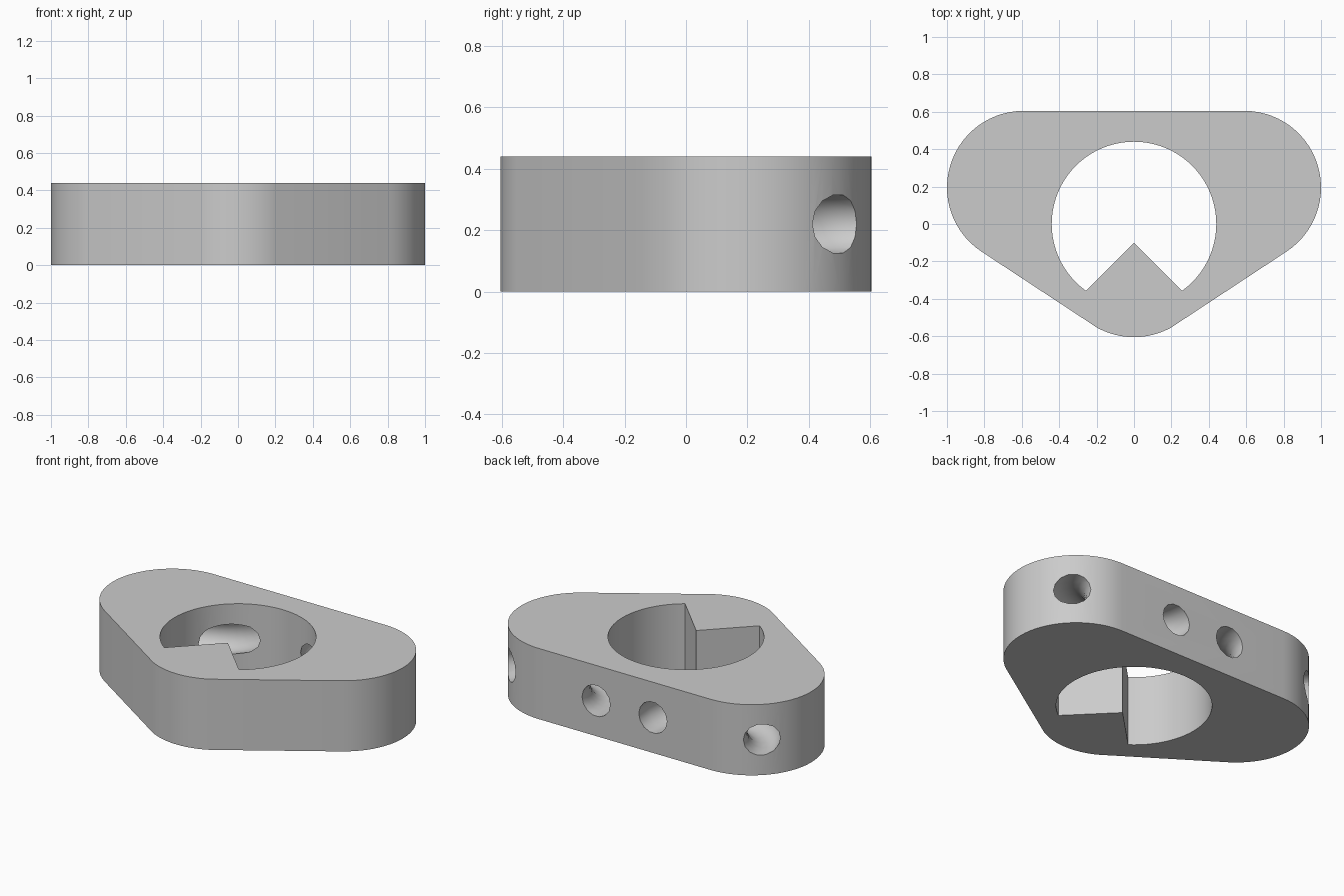
import bpy
import bmesh
from math import cos, sin, radians
from mathutils import Matrix, Vector

HEIGHT = 0.44
LOBE_R = 0.41

if "Cube" in bpy.data.objects:
    bpy.data.objects.remove(bpy.data.objects["Cube"], do_unlink=True)

grey = bpy.data.materials.new("plain_grey")
grey.use_nodes = True
grey.diffuse_color = (0.6, 0.6, 0.6, 1)
grey.node_tree.nodes["Principled BSDF"].inputs["Base Color"].default_value = (0.6, 0.6, 0.6, 1)


def arc(cx, cy, r, start, end, steps):
    angles = [radians(start + (end - start) * i / steps) for i in range(steps + 1)]
    return [(cx + r * cos(a), cy + r * sin(a)) for a in angles]


def prism(name, outline, z0, z1):
    bm = bmesh.new()
    face = bm.faces.new([bm.verts.new((x, y, z0)) for x, y in outline])
    top = bmesh.ops.extrude_face_region(bm, geom=[face])["geom"]
    verts = [v for v in top if isinstance(v, bmesh.types.BMVert)]
    bmesh.ops.translate(bm, verts=verts, vec=Vector((0, 0, z1 - z0)))
    bmesh.ops.recalc_face_normals(bm, faces=bm.faces)
    mesh = bpy.data.meshes.new(name)
    bm.to_mesh(mesh)
    bm.free()
    mesh.materials.append(grey)
    obj = bpy.data.objects.new(name, mesh)
    bpy.context.collection.objects.link(obj)
    return obj


def cut(target, cutter):
    mod = target.modifiers.new(cutter.name, "BOOLEAN")
    mod.operation = "DIFFERENCE"
    mod.solver = "EXACT"
    mod.object = cutter
    bpy.context.view_layer.objects.active = target
    bpy.ops.object.modifier_apply(modifier=mod.name)
    bpy.data.objects.remove(cutter, do_unlink=True)


# Rounded three-lobed block
outline = (arc(0.59, 0.195, LOBE_R, -56.5, 90, 28)
           + arc(-0.59, 0.195, LOBE_R, 90, 236.5, 28)
           + arc(0, -0.195, LOBE_R, 236.5, 303.5, 14)[1:-1])
block = prism("clamp_block", outline, 0, HEIGHT)

# Round bore that leaves a pointed wedge at the front
bore = arc(0, 0, 0.44, -54.3, 234.3, 64) + [(0, -0.1)]
cut(block, prism("bore_cutter", bore, -0.2, HEIGHT + 0.2))

# Curved ring channels from the back face, past the bore, out of each lobe
for side in (-1, 1):
    bpy.ops.mesh.primitive_torus_add(
        location=(side * 0.54, 0.6, HEIGHT / 2), major_radius=0.345,
        minor_radius=0.097, major_segments=32, minor_segments=14)
    ring = bpy.context.object
    ring.name = "channel_cutter"
    ring.data.materials.append(grey)
    cut(block, ring)

# Smooth curves, crisp edges
bpy.ops.object.select_all(action="DESELECT")
block.select_set(True)
bpy.context.view_layer.objects.active = block
bpy.ops.object.shade_smooth_by_angle(angle=radians(30))
